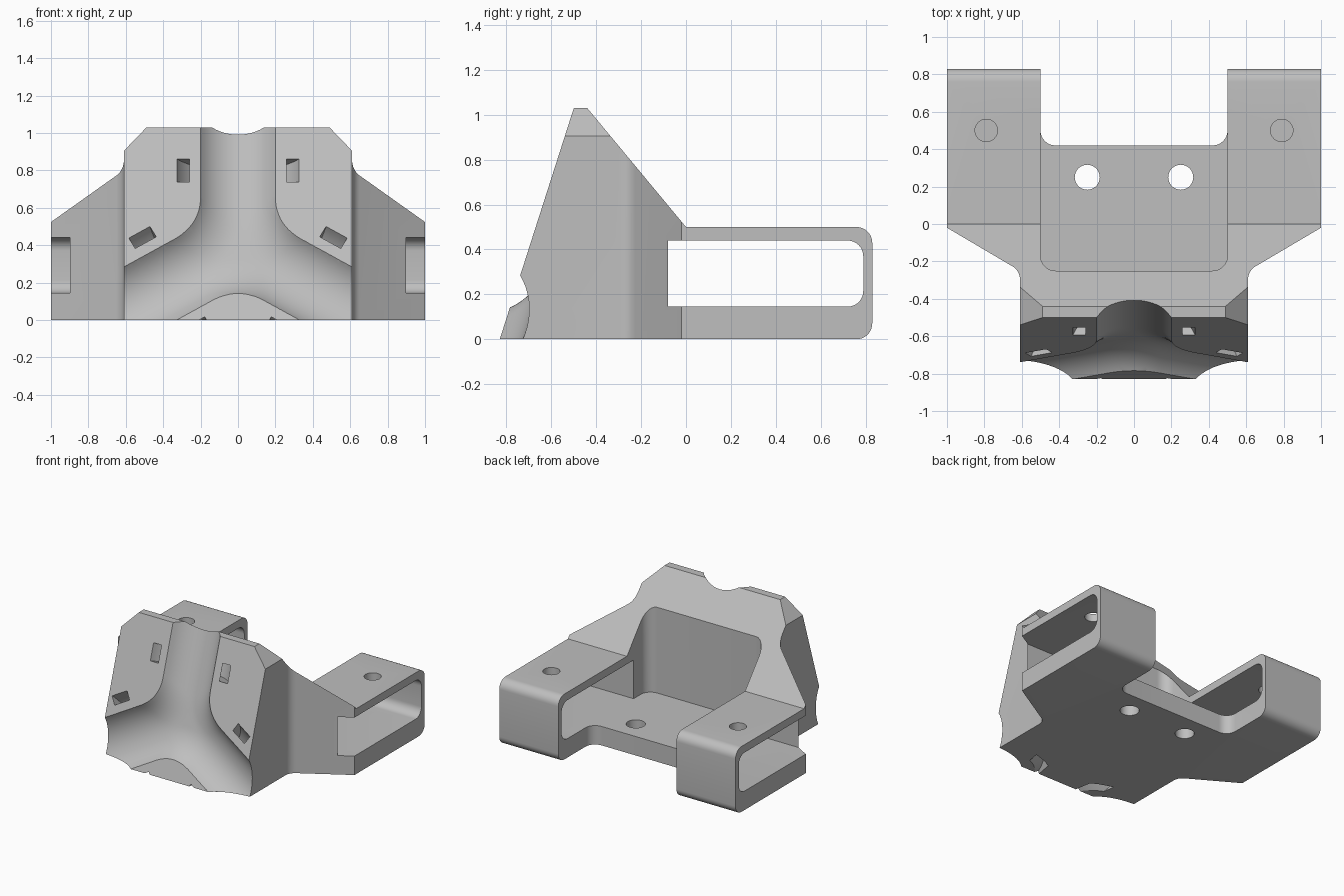
import bpy, bmesh, math
from mathutils import Vector, Matrix

if "Cube" in bpy.data.objects:
    bpy.data.objects.remove(bpy.data.objects["Cube"])

grey = bpy.data.materials.new("light_grey")
grey.use_nodes = True
grey.diffuse_color = (0.52, 0.52, 0.52, 1)
grey.node_tree.nodes["Principled BSDF"].inputs["Base Color"].default_value = (0.52, 0.52, 0.52, 1)


def make(name, bm, matrix=Matrix()):
    bmesh.ops.recalc_face_normals(bm, faces=bm.faces)
    mesh = bpy.data.meshes.new(name)
    bm.to_mesh(mesh)
    bm.free()
    mesh.transform(matrix)
    mesh.materials.append(grey)
    obj = bpy.data.objects.new(name, mesh)
    bpy.context.collection.objects.link(obj)
    return obj


def rounded(points, steps=8):
    """Outline with an arc at each corner that has a radius as third value."""
    out = []
    for i, p in enumerate(points):
        c = Vector(p[:2])
        if len(p) < 3:
            out.append(c)
            continue
        a = (Vector(points[i - 1][:2]) - c).normalized()
        b = (Vector(points[(i + 1) % len(points)][:2]) - c).normalized()
        half = a.angle(b) / 2
        centre = c + (a + b).normalized() * p[2] / math.sin(half)
        start = c + a * p[2] / math.tan(half) - centre
        end = c + b * p[2] / math.tan(half) - centre
        sweep = math.pi - 2 * half
        for k in range(steps + 1):
            t = k / steps
            out.append(centre + (start * math.sin((1 - t) * sweep) + end * math.sin(t * sweep)) / math.sin(sweep))
    return out


def prism(name, points, axis, low, high, matrix=Matrix()):
    place = {"x": lambda p, h: (h, p[0], p[1]),
             "y": lambda p, h: (p[0], h, p[1]),
             "z": lambda p, h: (p[0], p[1], h)}[axis]
    bm = bmesh.new()
    rings = [[bm.verts.new(place(p, h)) for p in points] for h in (low, high)]
    for ring in rings:
        bm.faces.new(ring)
    n = len(points)
    for i in range(n):
        j = (i + 1) % n
        bm.faces.new((rings[0][i], rings[0][j], rings[1][j], rings[1][i]))
    return make(name, bm, matrix)


def circle(x, y, r, n=32):
    return [(x + r * math.cos(i * math.tau / n), y + r * math.sin(i * math.tau / n)) for i in range(n)]


def mirrored(half):
    return half + [(-p[0], *p[1:]) for p in reversed(half)]


def combine(target, cutter, operation="DIFFERENCE"):
    cutter.hide_render = True
    mod = target.modifiers.new("cut", "BOOLEAN")
    mod.operation, mod.solver, mod.object = operation, "EXACT", cutter
    bpy.context.view_layer.objects.active = target
    bpy.ops.object.modifier_apply(modifier=mod.name)
    bpy.data.objects.remove(cutter)


# Body: plan outline limited by the side profile and the chamfered front outline
plan = mirrored([(0.61, -0.9), (0.61, -0.25, 0.08), (1, -0.02), (1, 0.9), (0.5, 0.9), (0.5, 0.42, 0.08)])
body = prism("bracket_body", rounded(plan), "z", -0.1, 1.2)
side = [(-0.83, 0), (0.83, 0, 0.07), (0.83, 0.5, 0.07), (0, 0.5), (-0.44, 1.03), (-0.5, 1.03)]
combine(body, prism("side_profile", rounded(side), "x", -1.2, 1.2), "INTERSECT")
front = mirrored([(1.1, -0.2), (1.1, 0.905), (0.61, 0.905), (0.47, 1.05)])
combine(body, prism("front_profile", front, "y", -1.2, 1.2), "INTERSECT")

# Open pocket between the arms, and the window through both arms
pocket = mirrored([(0.5, 0.6), (0.5, -0.25, 0.08)])
combine(body, prism("pocket", rounded(pocket), "z", 0.145, 1.3))
window = [(-0.08, 0.145), (0.79, 0.145, 0.07), (0.79, 0.44, 0.07), (-0.08, 0.44)]
combine(body, prism("arm_window", rounded(window), "x", -1.2, 1.2))

# Screw holes in the floor and in the tops of the arms
for s in (-1, 1):
    combine(body, prism("floor_hole", circle(s * 0.25, 0.25, 0.067), "z", -0.1, 0.2))
    combine(body, prism("arm_hole", circle(s * 0.79, 0.5, 0.06), "z", 0.4, 0.6))

# Three-way tube seat sunk into the sloping front face
face = Matrix.Translation((0, -0.702, 0.4)) @ Matrix.Rotation(math.atan2(1.03, 0.33), 4, "X")
rays = [Vector((math.sin(i * math.tau / 3), math.cos(i * math.tau / 3))) for i in range(3)]
TUBE, LIFT, BLEND, EDGE = 0.25, 0.15, 0.14, 0.22


def ray_distance(p, ray):
    return abs(p.x * ray.y - p.y * ray.x) if p.dot(ray) > 0 else p.length


def seat_depth(p):
    near, second = sorted(ray_distance(p, r) for r in rays)[:2]
    h = max(BLEND - (second - near), 0) / BLEND
    d = min(max(near - h * h * BLEND / 4, 0), 0.32)
    return math.sqrt(TUBE ** 2 - min(d, EDGE) ** 2) - LIFT - 1.8 * max(d - EDGE, 0)


bm = bmesh.new()
bmesh.ops.create_grid(bm, x_segments=90, y_segments=90, size=0.9)
base = list(bm.verts)
top = bmesh.ops.extrude_face_region(bm, geom=list(bm.faces), use_keep_orig=True)["geom"]
for v in top:
    if isinstance(v, bmesh.types.BMVert):
        v.co.z = 0.4
for v in base:
    v.co.z = -seat_depth(v.co.xy)
combine(body, make("tube_seat", bm, face))

# Curved strap tunnels passing behind each branch of the seat
for i in range(3):
    turn = face @ Matrix.Rotation(i * math.tau / 3, 4, "Z")
    strap = prism("strap_tunnel", circle(0, LIFT, 0.36, 64), "y", 0.355, 0.485, turn)
    combine(strap, prism("strap_core", circle(0, LIFT, 0.3, 64), "y", 0.3, 0.55, turn))
    combine(body, strap)

# Smooth curved areas, keep machined edges crisp
bpy.ops.object.select_all(action="DESELECT")
body.select_set(True)
bpy.context.view_layer.objects.active = body
bpy.ops.object.shade_smooth_by_angle(angle=math.radians(25))
